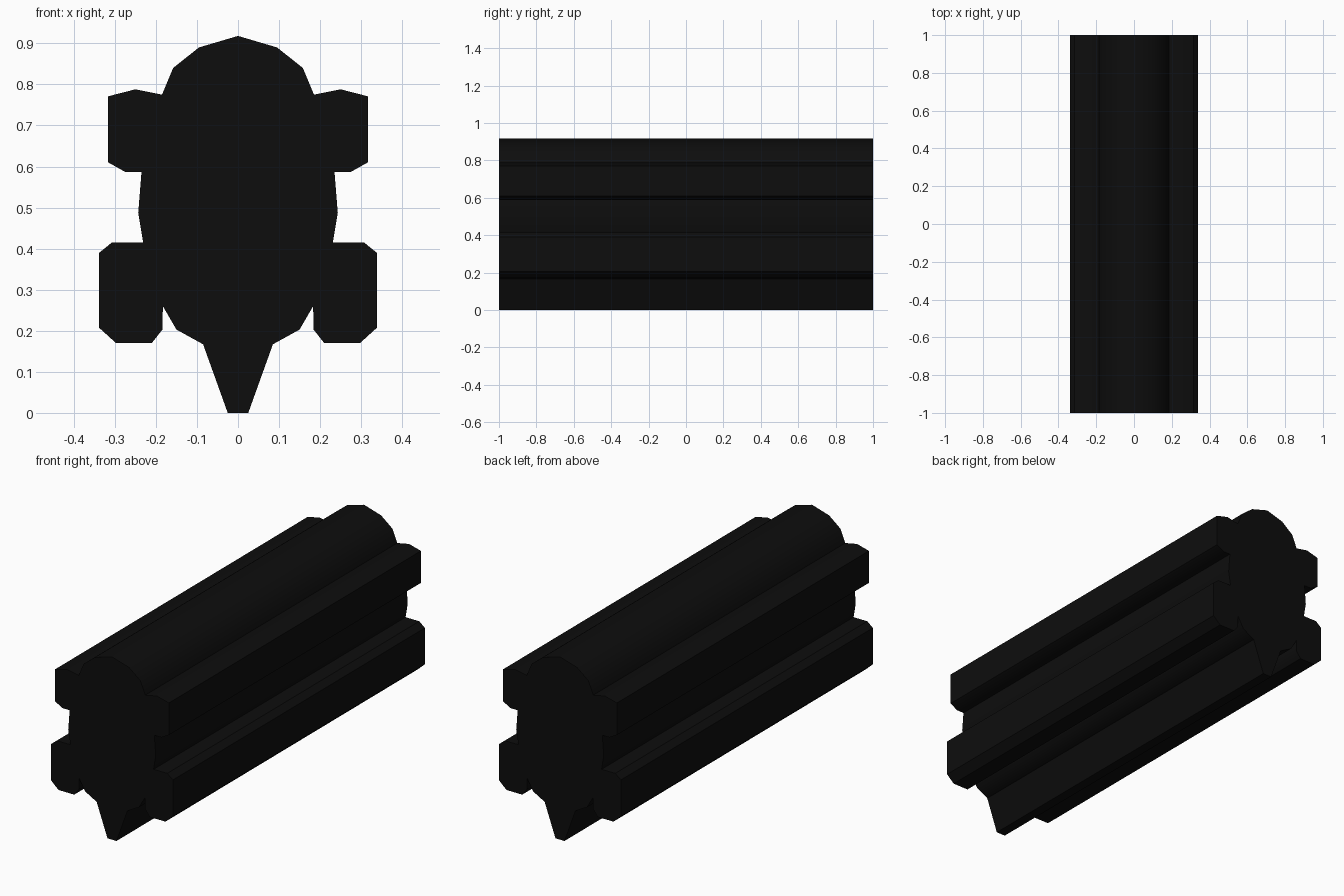
import bpy
import bmesh
import math

if "Cube" in bpy.data.objects:
    bpy.data.objects.remove(bpy.data.objects["Cube"])

black = bpy.data.materials.new("near_black")
black.diffuse_color = (0.004, 0.004, 0.004, 1)
black.use_nodes = True
black.node_tree.nodes["Principled BSDF"].inputs["Base Color"].default_value = black.diffuse_color


def extrude_profile(name, points, half_length=1.0):
    """Extrude an (x, z) outline along y, capped at both ends."""
    bm = bmesh.new()
    face = bm.faces.new([bm.verts.new((x, -half_length, z)) for x, z in points])
    ext = bmesh.ops.extrude_face_region(bm, geom=[face], use_keep_orig=True)
    moved = [v for v in ext["geom"] if isinstance(v, bmesh.types.BMVert)]
    bmesh.ops.translate(bm, verts=moved, vec=(0, 2 * half_length, 0))
    bmesh.ops.recalc_face_normals(bm, faces=bm.faces[:])
    mesh = bpy.data.meshes.new(name)
    bm.to_mesh(mesh)
    bm.free()
    mesh.materials.append(black)
    obj = bpy.data.objects.new(name, mesh)
    bpy.context.collection.objects.link(obj)
    bpy.ops.object.select_all(action='DESELECT')
    obj.select_set(True)
    bpy.context.view_layer.objects.active = obj
    bpy.ops.object.shade_smooth_by_angle(angle=math.radians(38))
    return obj


def mirrored(points):
    return [(-x, z) for x, z in reversed(points)]


# Rounded central body: right half of the outline, from crown to underside
body = [(0.095, 0.89), (0.158, 0.84), (0.185, 0.775), (0.235, 0.587),
        (0.243, 0.487), (0.231, 0.415), (0.183, 0.26), (0.15, 0.203),
        (0.085, 0.167)]
extrude_profile("body", [(0, 0.918)] + body + mirrored(body))

# Tapered keel below the body
keel = [(0.085, 0.167), (0.025, 0)]
extrude_profile("keel", keel + mirrored(keel))

# Side rails, seated against the body flanks
upper_rail = [(0.185, 0.775), (0.25, 0.788), (0.316, 0.771), (0.316, 0.61),
              (0.275, 0.587), (0.235, 0.587)]
lower_rail = [(0.231, 0.415), (0.307, 0.415), (0.338, 0.39), (0.338, 0.207),
              (0.297, 0.17), (0.21, 0.17), (0.184, 0.203), (0.183, 0.26)]
for name, rail in (("upper_rail", upper_rail), ("lower_rail", lower_rail)):
    extrude_profile(name + "_right", rail)
    extrude_profile(name + "_left", mirrored(rail))
